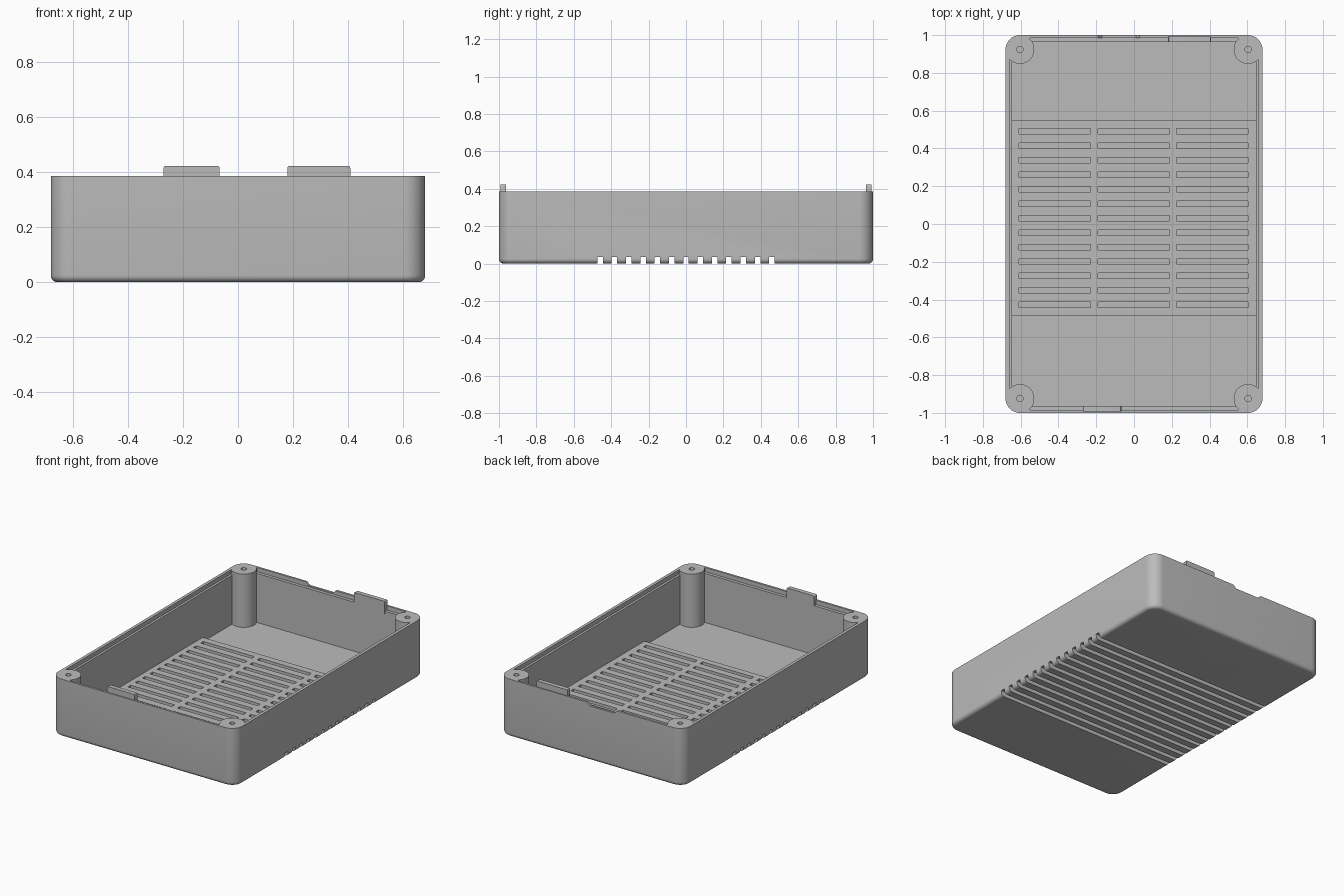
import bpy
import bmesh
import math
from mathutils import Matrix, Vector

default = bpy.data.objects.get("Cube")
if default:
    bpy.data.objects.remove(default, do_unlink=True)

grey = bpy.data.materials.new("plain grey plastic")
grey.use_nodes = True
colour = (0.5, 0.5, 0.5, 1)
grey.diffuse_color = colour
grey.node_tree.nodes["Principled BSDF"].inputs["Base Color"].default_value = colour

WIDTH, DEPTH, HEIGHT = 0.68, 1.0, 0.385   # half width, half depth, rim height
CORNER = 0.076
POSTS = [(sx * (WIDTH - CORNER), sy * (DEPTH - CORNER)) for sx in (-1, 1) for sy in (-1, 1)]


def finish(name, bm):
    bmesh.ops.recalc_face_normals(bm, faces=bm.faces)
    mesh = bpy.data.meshes.new(name)
    bm.to_mesh(mesh)
    bm.free()
    mesh.materials.append(grey)
    obj = bpy.data.objects.new(name, mesh)
    bpy.context.collection.objects.link(obj)
    return obj


def boxes(name, bounds):
    """Boxes given as (x0, x1, y0, y1, z0, z1)."""
    bm = bmesh.new()
    for x0, x1, y0, y1, z0, z1 in bounds:
        centre = Vector((x0 + x1, y0 + y1, z0 + z1)) / 2
        size = Matrix.Diagonal((x1 - x0, y1 - y0, z1 - z0, 1))
        bmesh.ops.create_cube(bm, size=1, matrix=Matrix.Translation(centre) @ size)
    return finish(name, bm)


def cylinders(name, radius, z0, z1, sides):
    bm = bmesh.new()
    for x, y in POSTS:
        bmesh.ops.create_cone(bm, cap_ends=True, segments=sides, radius1=radius, radius2=radius,
                              depth=z1 - z0, matrix=Matrix.Translation((x, y, (z0 + z1) / 2)))
    return finish(name, bm)


def select(obj):
    bpy.ops.object.select_all(action="DESELECT")
    obj.select_set(True)
    bpy.context.view_layer.objects.active = obj


def combine(target, tool, operation):
    """Apply a boolean and discard the tool."""
    select(target)
    mod = target.modifiers.new("combine", "BOOLEAN")
    mod.object, mod.operation, mod.solver = tool, operation, "EXACT"
    bpy.ops.object.modifier_apply(modifier=mod.name)
    bpy.data.objects.remove(tool, do_unlink=True)


def smooth(obj):
    select(obj)
    bpy.ops.object.shade_smooth_by_angle(angle=math.radians(30))


def rounded_ring(bm, inset, z):
    ring, steps = [], 12
    radius = CORNER - inset
    for quarter, (sx, sy) in enumerate(((1, 1), (-1, 1), (-1, -1), (1, -1))):
        for i in range(steps + 1):
            a = (quarter + i / steps) * math.pi / 2
            ring.append(bm.verts.new((sx * (WIDTH - CORNER) + radius * math.cos(a),
                                      sy * (DEPTH - CORNER) + radius * math.sin(a), z)))
    return ring


# Outer tray with a rounded bottom edge
bm = bmesh.new()
fillet = 0.025
rings = []
for i in range(7):
    a = i / 6 * math.pi / 2
    rings.append(rounded_ring(bm, fillet * (1 - math.sin(a)), fillet * (1 - math.cos(a))))
rings.append(rounded_ring(bm, 0, HEIGHT))
for low, high in zip(rings, rings[1:]):
    for i in range(len(low)):
        j = (i + 1) % len(low)
        bm.faces.new((low[i], low[j], high[j], high[i]))
bm.faces.new(rings[0][::-1])
bm.faces.new(rings[-1])
body = finish("case_body", bm)

# Cavity: raised vent panel, lower floor at both ends, ledge inside the rim, corner posts left standing
cavity = boxes("cavity_cutter", [(-0.645, 0.645, -0.965, 0.965, 0.06, 0.6)])
for bounds in ((-0.645, 0.645, 0.55, 0.965, 0.03, 0.2),
               (-0.645, 0.645, -0.965, -0.485, 0.03, 0.2),
               (-0.66, 0.66, -0.87, 0.87, 0.357, 0.6),
               (-0.55, 0.55, -0.986, 0.986, 0.357, 0.6)):
    combine(cavity, boxes("cavity_part", [bounds]), "UNION")
combine(cavity, cylinders("post_cutter", CORNER, -0.1, 0.8, 48), "DIFFERENCE")
combine(body, cavity, "DIFFERENCE")

# Screw holes in the posts
combine(body, cylinders("hole_cutter", 0.017, 0.1, 0.5, 24), "DIFFERENCE")

# Vent slots above and full-width grooves below, offset from each other
pitch, half = 0.0765, 0.0145
rows = [(i - 6) * pitch for i in range(13)]
slots = [(x - 0.189, x + 0.189, y + 0.031 - half, y + 0.031 + half, 0.03, 0.1)
         for y in rows for x in (-0.42, -0.002, 0.415)]
combine(body, boxes("slot_cutter", slots), "DIFFERENCE")
grooves = [(-0.8, 0.8, y - half, y + half, -0.1, 0.035) for y in rows]
combine(body, boxes("groove_cutter", grooves), "DIFFERENCE")

# Shallow pry notch in the back rim
bm = bmesh.new()
profile = [(-0.2, 0.395), (-0.17, 0.365), (0.01, 0.365), (0.04, 0.395)]
face = bm.faces.new([bm.verts.new((x, 0.95, z)) for x, z in profile])
side = bmesh.ops.extrude_face_region(bm, geom=[face])
bmesh.ops.translate(bm, vec=(0, 0.1, 0), verts=[v for v in side["geom"] if isinstance(v, bmesh.types.BMVert)])
combine(body, finish("notch_cutter", bm), "DIFFERENCE")
smooth(body)

# Snap clips standing above the front and back rims
for name, x0, x1, y0, y1 in (("front_clip", -0.27, -0.067, -0.993, -0.963),
                             ("back_clip", 0.18, 0.408, 0.963, 0.993)):
    clip = boxes(name, [(x0, x1, y0, y1, 0.34, 0.423)])
    bm = bmesh.new()
    bm.from_mesh(clip.data)
    corners = [e for e in bm.edges if all(v.co.z > 0.4 for v in e.verts)
               and abs(e.verts[0].co.y - e.verts[1].co.y) > 0.01]
    bmesh.ops.bevel(bm, geom=corners, offset=0.008, segments=3, affect="EDGES", profile=0.5)
    bm.to_mesh(clip.data)
    bm.free()
    smooth(clip)
